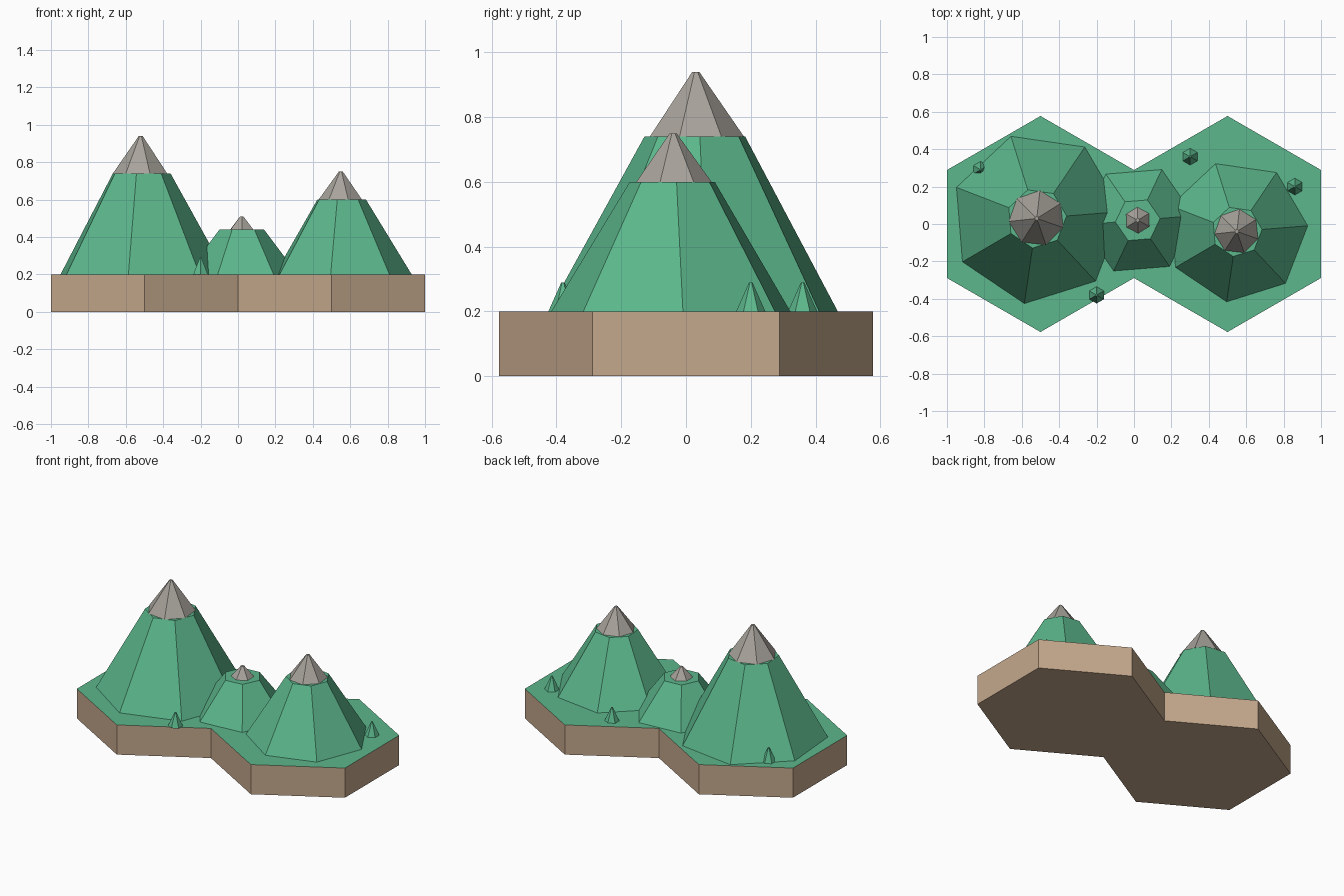
import bpy, bmesh
from math import radians, sin, cos, pi, sqrt

if "Cube" in bpy.data.objects:
    bpy.data.objects.remove(bpy.data.objects["Cube"])

GROUND = 0.2


def material(name, rgb):
    m = bpy.data.materials.new(name)
    m.diffuse_color = (*rgb, 1)
    m.use_nodes = True
    m.node_tree.nodes["Principled BSDF"].inputs["Base Color"].default_value = m.diffuse_color
    return m


GRASS = material("grass", (0.107, 0.477, 0.264))
EARTH = material("earth", (0.554, 0.393, 0.264))
ROCK = material("rock", (0.393, 0.367, 0.33))


def finish(name, bm, mats):
    bmesh.ops.recalc_face_normals(bm, faces=bm.faces)
    me = bpy.data.meshes.new(name)
    bm.to_mesh(me)
    bm.free()
    for m in mats:
        me.materials.append(m)
    ob = bpy.data.objects.new(name, me)
    bpy.context.collection.objects.link(ob)
    return ob


def frustum(name, x, y, z0, z1, r0, r1, sides, phase, mat):
    """Flat-sided truncated cone; phase is the angle of the first corner."""
    bm = bmesh.new()
    angles = [radians(phase) + 2 * pi * i / sides for i in range(sides)]
    rings = [[bm.verts.new((x + r * cos(a), y + r * sin(a), z)) for a in angles]
             for r, z in ((r0, z0), (r1, z1))]
    for i in range(sides):
        j = (i + 1) % sides
        bm.faces.new((rings[0][i], rings[0][j], rings[1][j], rings[1][i]))
    bm.faces.new(rings[0][::-1])
    bm.faces.new(rings[1])
    return finish(name, bm, [mat])


# Base slab: outline of two hexagons joined along one edge
R = 1 / sqrt(3)
half = [(0, -R / 2), (0.5, -R), (1, -R / 2), (1, R / 2), (0.5, R)]
outline = half + [(-px, -py) for px, py in half]
bm = bmesh.new()
bottom = bm.faces.new([bm.verts.new((px, py, 0)) for px, py in outline])
ext = bmesh.ops.extrude_face_region(bm, geom=[bottom], use_keep_orig=True)
for v in ext["geom"]:
    if isinstance(v, bmesh.types.BMVert):
        v.co.z = GROUND
for f in bm.faces:
    f.material_index = 1 if all(v.co.z > 0.1 for v in f.verts) else 0
finish("base_slab", bm, [EARTH, GRASS])

# Mountains: grassy slope with a rocky cap turned against it
# name, x, y, shoulder z, peak z, foot r, shoulder r, cap r, sides
for name, x, y, zs, zp, rf, rs, rc, n in (
        ("tall_mountain", -0.52, 0.03, 0.74, 0.94, 0.46, 0.16, 0.15, 7),
        ("medium_mountain", 0.55, -0.04, 0.60, 0.75, 0.38, 0.135, 0.12, 7),
        ("small_hill", 0.02, 0.02, 0.44, 0.51, 0.30, 0.12, 0.07, 6)):
    frustum(name + "_slope", x, y, GROUND, zs, rf, rs, n, 4.6, GRASS)
    frustum(name + "_cap", x, y, zs, zp, rc, 0.011, n, 32, ROCK)

# Little trees
for i, (x, y) in enumerate(((-0.2, -0.38), (0.3, 0.36), (0.86, 0.2), (-0.82, 0.29))):
    frustum(f"tree_{i + 1}", x, y, GROUND, 0.29, 0.045, 0.005, 6, 30, GRASS)
